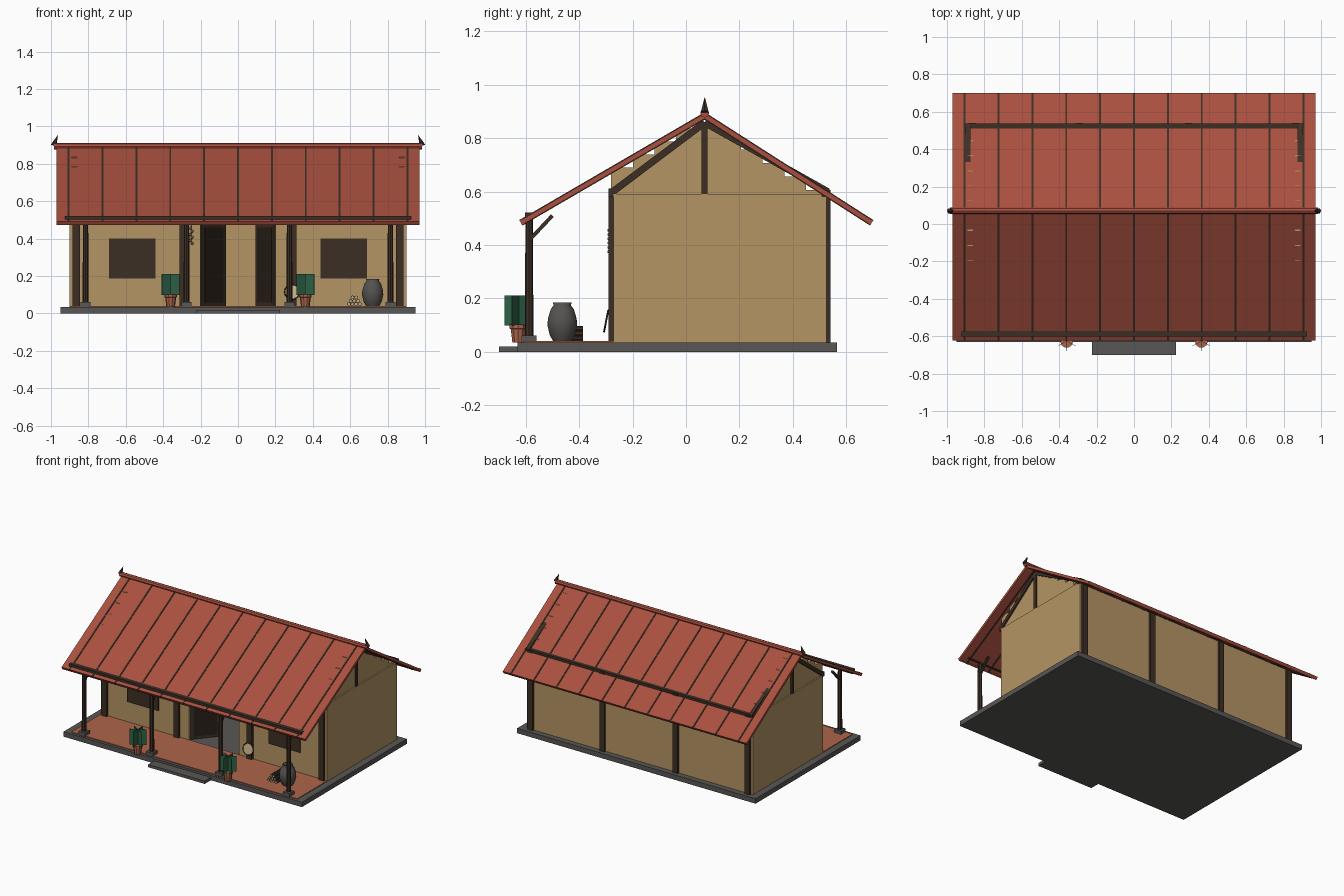
import bpy, bmesh, math
from mathutils import Vector, Matrix

if "Cube" in bpy.data.objects:
    bpy.data.objects.remove(bpy.data.objects["Cube"])


def mat(name, r, g, b):
    m = bpy.data.materials.new(name)
    m.diffuse_color = (r, g, b, 1)
    m.use_nodes = True
    m.node_tree.nodes["Principled BSDF"].inputs["Base Color"].default_value = m.diffuse_color
    return m


WOOD = mat("dark_wood", 0.045, 0.028, 0.018)
DARK = mat("shadow_wood", 0.022, 0.014, 0.009)
WALL = mat("plaster", 0.46, 0.30, 0.13)
TILE = mat("red_roof", 0.40, 0.08, 0.05)
CLAY = mat("terracotta", 0.42, 0.13, 0.07)
STONE = mat("stone", 0.10, 0.095, 0.09)
JAR = mat("glazed_jar", 0.09, 0.085, 0.08)
LEAF = mat("leaves", 0.025, 0.12, 0.06)
STRAW = mat("straw", 0.55, 0.42, 0.24)


def finish(name, bm, m):
    bmesh.ops.recalc_face_normals(bm, faces=bm.faces)
    me = bpy.data.meshes.new(name)
    bm.to_mesh(me)
    bm.free()
    me.materials.append(m)
    ob = bpy.data.objects.new(name, me)
    bpy.context.collection.objects.link(ob)
    return ob


def prism(name, profile, x0, x1, m):
    """Extrude a (y, z) outline along x."""
    bm = bmesh.new()
    f = bm.faces.new([bm.verts.new((x0, y, z)) for y, z in profile])
    ext = bmesh.ops.extrude_face_region(bm, geom=[f])["geom"]
    bmesh.ops.translate(bm, verts=[v for v in ext if isinstance(v, bmesh.types.BMVert)], vec=(x1 - x0, 0, 0))
    return finish(name, bm, m)


def box(name, x0, x1, y0, y1, z0, z1, m):
    return prism(name, [(y0, z0), (y1, z0), (y1, z1), (y0, z1)], x0, x1, m)


def slab(name, p, q, t, x0, x1, m):
    """Sloping plank from p to q in the y-z plane, thickness t centred on the line."""
    p, q = Vector(p), Vector(q)
    d = (q - p).normalized()
    n = Vector((-d.y, d.x)) * t / 2
    return prism(name, [p - n, q - n, q + n, p + n], x0, x1, m)


def rod(name, p, q, r0, r1, m, sides=8):
    p, q = Vector(p), Vector(q)
    bm = bmesh.new()
    rot = (q - p).to_track_quat('Z', 'Y').to_matrix().to_4x4()
    bmesh.ops.create_cone(bm, cap_ends=True, segments=sides, radius1=r0, radius2=r1,
                          depth=(q - p).length, matrix=Matrix.Translation((p + q) / 2) @ rot)
    return finish(name, bm, m)


def lathe(name, profile, x, y, m, sides=12):
    bm = bmesh.new()
    rings = [[bm.verts.new((x + r * math.cos(2 * math.pi * i / sides), y + r * math.sin(2 * math.pi * i / sides), z))
              for i in range(sides)] for r, z in profile]
    for a, b in zip(rings, rings[1:]):
        for i in range(sides):
            bm.faces.new((a[i], a[(i + 1) % sides], b[(i + 1) % sides], b[i]))
    bm.faces.new(rings[0])
    bm.faces.new(rings[-1])
    return finish(name, bm, m)


# Plinth, front step and veranda floor
box("plinth", -0.95, 0.95, -0.63, 0.565, 0, 0.035, STONE)
box("front_step", -0.225, 0.225, -0.70, -0.63, 0, 0.02, STONE)
box("veranda_floor", -0.90, 0.90, -0.61, -0.27, 0.033, 0.04, CLAY)

# Hollow walls with a central doorway
F, B, T = -0.272, 0.525, 0.03
box("back_wall", -0.9, 0.9, B - T, B, 0.035, 0.59, WALL)
box("door_lintel_wall", -0.2, 0.2, F, F + T, 0.49, 0.59, WALL)
for s in (-1, 1):
    a, b = sorted((s * 0.2, s * 0.9))
    box("front_wall", a, b, F, F + T, 0.035, 0.59, WALL)
    a, b = sorted((s * 0.87, s * 0.9))
    box("side_wall", a, b, F, B, 0.035, 0.59, WALL)
    # Stepped gable infill
    a, b = sorted((s * 0.86, s * 0.89))
    for i in range(10):
        y0 = -0.28 + i * 0.081
        y1 = y0 + 0.081
        top = min(0.69 + (y0 + 0.28) * 0.6, 0.605 + (0.53 - y1) * 0.63, 0.87)
        box("gable_infill", a, b, y0, y1, 0.585, top, WALL)
    # Gable frame
    a, b = sorted((s * 0.875, s * 0.90))
    box("king_post", a, b, 0.058, 0.080, 0.59, 0.86, WOOD)
    slab("front_rafter", (-0.28, 0.595), (0.07, 0.858), 0.026, a, b, WOOD)
    slab("back_rafter", (0.53, 0.60), (0.07, 0.858), 0.026, a, b, WOOD)
    # Window shutters
    a, b = sorted((s * 0.44, s * 0.69))
    box("window_shutter", a, b, F - 0.008, F + 0.01, 0.187, 0.40, WOOD)

# Wall posts, veranda posts on stone footings, knee braces
for x in (-0.865, -0.292, 0.292, 0.865):
    box("front_wall_post", x - 0.02, x + 0.02, -0.29, -0.25, 0.035, 0.60, WOOD)
    box("back_wall_post", x - 0.02, x + 0.02, 0.50, 0.54, 0.035, 0.605, WOOD)
for x in (-0.815, -0.275, 0.275, 0.815):
    box("post_footing", x - 0.027, x + 0.027, -0.615, -0.56, 0.035, 0.062, STONE)
    rod("veranda_post", (x, -0.587, 0.06), (x, -0.587, 0.51), 0.016, 0.014, WOOD)
    slab("knee_brace", (-0.58, 0.425), (-0.50, 0.51), 0.014, x - 0.008, x + 0.008, WOOD)

# Long beams
box("eave_beam", -0.925, 0.925, -0.602, -0.572, 0.492, 0.521, WOOD)
box("front_wall_plate", -0.90, 0.90, -0.29, -0.26, 0.58, 0.612, WOOD)
box("back_wall_plate", -0.905, 0.905, 0.507, 0.537, 0.58, 0.612, WOOD)

# Roof slopes, ribs, eave trims
for side, y in (("front", -0.618), ("back", 0.695)):
    top, low = Vector((0.07, 0.883)), Vector((y, 0.483))
    slab(side + "_roof", low, top, 0.018, -0.97, 0.97, TILE)
    slab(side + "_eave_trim", low, low + (top - low) * 0.012, 0.022, -0.97, 0.97, TILE)
    for i in range(11):
        x = -0.906 + i * 0.1812
        slab(side + "_roof_rib", low, top, 0.024, x - 0.005, x + 0.005, WOOD)
rod("ridge_cap", (-0.985, 0.07, 0.894), (0.985, 0.07, 0.894), 0.017, 0.017, TILE)
for s in (-1, 1):
    rod("ridge_finial", (s * 0.986, 0.07, 0.897), (s * 0.964, 0.07, 0.952), 0.016, 0.001, WOOD, 6)

# Double doors swung inwards
for s, ang in ((-1, 50), (1, 60)):
    for nm, a, b, t, z0, z1, m in (("door_leaf", 0, 0.2, 0.008, 0.04, 0.485, WOOD),
                                   ("door_panel", 0.022, 0.178, 0.011, 0.06, 0.46, DARK)):
        ob = box(nm, a, b, -t, t, z0, z1, m)
        ob.location = (s * 0.2, F + 0.015, 0)
        ob.rotation_euler.z = math.radians(ang if s < 0 else 180 - ang)

# Potted plants made of crossed leaf cards
for x in (-0.36, 0.36):
    lathe("flower_pot", [(0.023, 0.035), (0.029, 0.085), (0.034, 0.088), (0.034, 0.102)], x, -0.628, CLAY, 10)
    for ang in (30, 90, 150):
        card = box("plant_leaves", -0.055, 0.055, -0.001, 0.001, 0.098, 0.21, LEAF)
        card.location = (x, -0.625, 0)
        card.rotation_euler.z = math.radians(ang)

# Water jar
jar = lathe("water_jar", [(0.034, 0.038), (0.048, 0.062), (0.057, 0.10), (0.055, 0.125), (0.044, 0.16),
                          (0.033, 0.174), (0.036, 0.184), (0.028, 0.184), (0.026, 0.165)], 0.72, -0.463, JAR, 14)
jar.data.polygons.foreach_set("use_smooth", [True] * (len(jar.data.polygons) - 2) + [False] * 2)

# Firewood stack with pale cut ends
for row, n in enumerate((4, 3, 2)):
    for i in range(n):
        x, z = 0.622 + (i - (n - 1) / 2) * 0.02, 0.05 + row * 0.018
        rod("firewood", (x, -0.498, z), (x, -0.386, z), 0.01, 0.01, WOOD, 7)
        rod("firewood_end", (x, -0.4995, z), (x, -0.498, z), 0.008, 0.008, STRAW, 7)

# Winnowing basket leaning on the wall, and a hanging string of garlic
c, d = Vector((0.29, -0.299, 0.115)), Vector((0, -0.98, 0.19))
rod("basket_tray", c - d * 0.002, c + d * 0.002, 0.04, 0.04, STRAW, 16)
bpy.ops.mesh.primitive_torus_add(major_radius=0.04, minor_radius=0.004, major_segments=16, minor_segments=6,
                                 location=c, rotation=d.to_track_quat('Z', 'Y').to_euler())
bpy.context.object.name = "basket_rim"
bpy.context.object.data.materials.append(WOOD)
rod("garlic_string", (-0.25, -0.285, 0.37), (-0.25, -0.285, 0.48), 0.002, 0.002, WOOD, 5)
for i in range(6):
    bm = bmesh.new()
    bmesh.ops.create_icosphere(bm, subdivisions=1, radius=0.008, matrix=Matrix.Translation(
        (-0.25 + (-1) ** i * 0.005, -0.287, 0.375 + i * 0.016)))
    finish("garlic_bulb", bm, STRAW)
